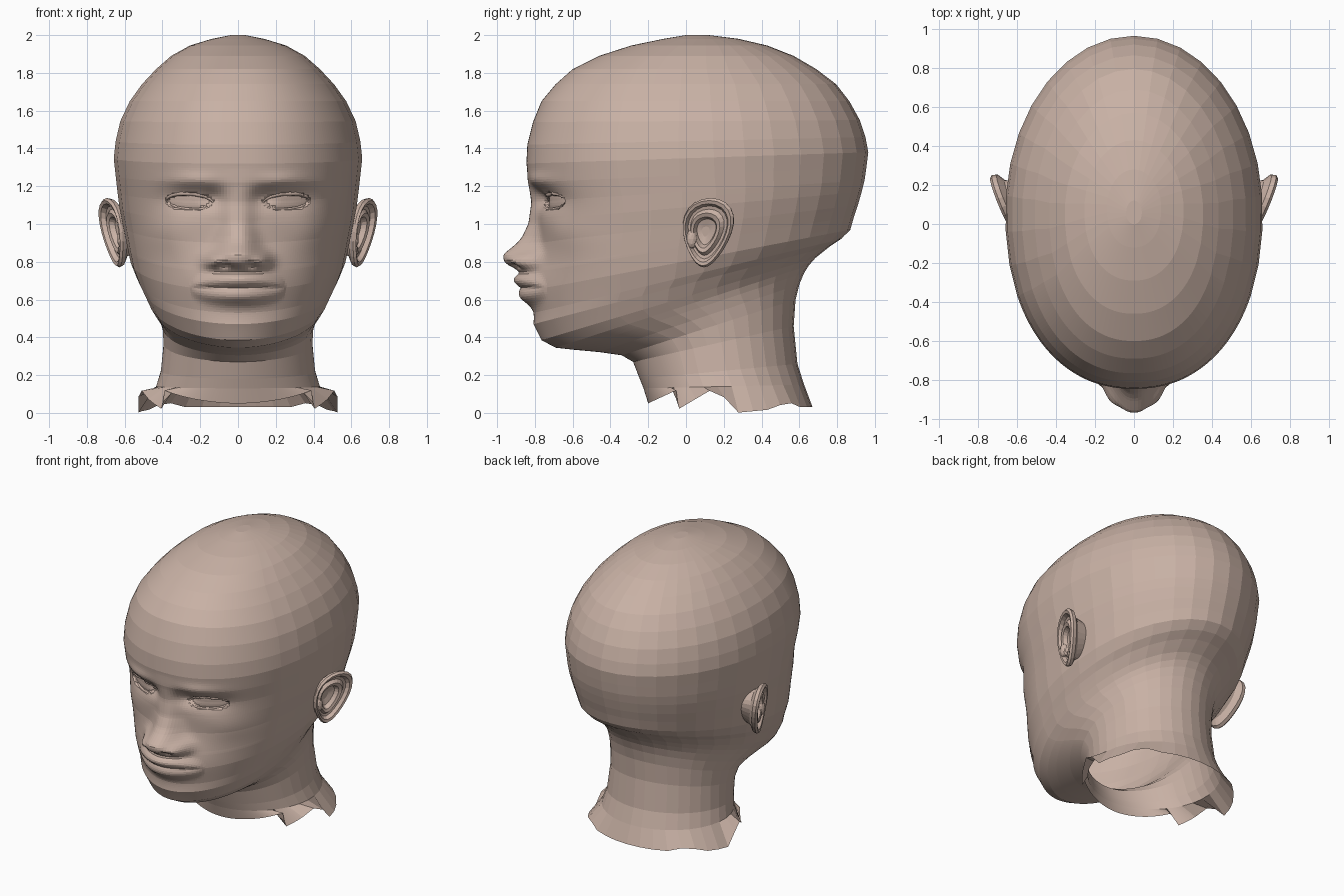
import bpy, bmesh, math
from math import sin, cos, exp, radians, sqrt
from mathutils import Vector, Matrix
from mathutils.bvhtree import BVHTree

cube = bpy.data.objects.get("Cube")
if cube:
    bpy.data.objects.remove(cube, do_unlink=True)

skin = bpy.data.materials.new("skin")
skin.use_nodes = True
skin.diffuse_color = (0.58, 0.44, 0.375, 1)
skin.node_tree.nodes["Principled BSDF"].inputs["Base Color"].default_value = skin.diffuse_color


def add_object(name, data):
    obj = bpy.data.objects.new(name, data)
    data.materials.append(skin)
    bpy.context.collection.objects.link(obj)
    return obj


def bell(value, centre, spread):
    return exp(-((value - centre) / spread) ** 2)


def lerp(table, t):
    """Piecewise linear lookup in (position, value) pairs."""
    if t <= table[0][0]:
        return table[0][1]
    for (t0, a), (t1, b) in zip(table, table[1:]):
        if t <= t1:
            return a + (b - a) * (t - t0) / (t1 - t0)
    return table[-1][1]


# Cross-sections, neck to crown: front z, front y, back z, back y, half width
SECTIONS = [
    (.05, -.20, .03, .67, .53), (.13, -.225, .15, .625, .435),
    (.18, -.245, .26, .59, .41), (.27, -.28, .46, .57, .395),
    (.305, -.34, .6, .58, .4), (.322, -.46, .68, .6, .415),
    (.335, -.6, .74, .625, .435), (.345, -.69, .78, .65, .45),
    (.385, -.765, .82, .685, .475), (.47, -.805, .88, .76, .51),
    (.53, -.795, .92, .82, .535), (.65, -.8, .97, .87, .57),
    (.77, -.785, 1.04, .89, .59), (.9, -.775, 1.1, .91, .61),
    (1.02, -.785, 1.17, .93, .63), (1.12, -.8, 1.23, .945, .64),
    (1.22, -.83, 1.3, .955, .65), (1.32, -.845, 1.38, .965, .66),
    (1.42, -.84, 1.46, .95, .65), (1.54, -.81, 1.55, .92, .625),
    (1.65, -.765, 1.65, .865, .575), (1.74, -.69, 1.74, .795, .51),
    (1.82, -.6, 1.82, .69, .435), (1.89, -.46, 1.89, .57, .355),
    (1.945, -.29, 1.945, .43, .255), (1.98, -.12, 1.98, .28, .14),
    (2, 0, 2, .12, .04)]

# Ragged lower edge of the neck: (y, z)
NECK_EDGE = [(-.2, .05), (-.18, .06), (-.05, .12), (-.04, .02), (.13, .12), (.14, .075),
             (.25, .09), (.26, 0), (.47, .02), (.53, .065), (.6, .03)]

NOSE_HEIGHT = [(.74, 0), (.756, .04), (.772, .085), (.79, .135), (.815, .162), (.84, .172),
               (.865, .15), (.89, .125), (.93, .09), (1, .052), (1.1, .025), (1.2, .008), (1.3, 0)]
NOSE_WIDTH = [(.78, .13), (.84, .12), (.9, .1), (1, .08), (1.15, .075)]
EYE = Vector((.255, 0, 1.12))
EYE_W, EYE_H = .122, .042


def face_relief(x, z):
    """Forward displacement that models the nose, mouth, eyes and cheeks."""
    x = abs(x)
    # nose bridge, wings and nostrils
    d = lerp(NOSE_HEIGHT, z) * exp(-(x / lerp(NOSE_WIDTH, z)) ** 2.6)
    d += .06 * bell(x, .13, .05) * bell(z, .805, .04)
    d -= .03 * bell(x, .07, .03) * bell(z, .78, .014)
    # muzzle and lips, thinning toward the corners
    d += .07 * bell(x, 0, .2) * bell(z, .69, .12)
    env = sqrt(max(0, 1 - (x / .25) ** 2))
    full = env * (1 + env) / 2
    d += .05 * full * bell(z, .66 + .05 * env, .014 + .03 * env)
    d += .035 * full * bell(z, .655 - .042 * env, .014 + .026 * env)
    d -= .012 * env * bell(z, .662, .011)
    # brows, cheekbones and sockets
    d += .018 * bell(x, .24, .13) * bell(z, 1.23, .04)
    d += .02 * bell(x, .4, .12) * bell(z, .95, .1)
    d -= .04 * bell(x, EYE.x, .14) * bell(z, 1.13, .07)
    d -= .03 * bell(x, .13, .06) * bell(z, 1.14, .05)
    # eye opening with a gently bulging eye surface
    e = ((x - EYE.x) / EYE_W) ** 2 + ((z - EYE.z) / EYE_H) ** 2
    if e < 1:
        d -= .02 - .018 * (1 - e)
    return d


# Column angles from the front: fine on the face, coarse behind
half = [64 * i / 48 for i in range(49)] + [64 + 116 * j / 11 for j in range(1, 12)]
angles = half + [-a for a in reversed(half[1:-1])]

# Subdivide the sections finely over the face only
rows = []
for low, high in zip(SECTIONS, SECTIONS[1:]):
    steps = max(1, round((high[0] - low[0]) / .0125)) if .38 < low[0] < 1.3 else 1
    for k in range(steps):
        rows.append([a + (b - a) * k / steps for a, b in zip(low, high)])
rows.append(SECTIONS[-1])

# Head and neck
bm = bmesh.new()
grid = []
for r, (zf, yf, zb, yb, w) in enumerate(rows):
    ring = []
    mid, depth = (yf + yb) / 2, (yb - yf) / 2
    # the jaw is more pointed than the forehead
    front_power = lerp([(.34, 1.04), (.75, .91)], zf)
    for deg in angles:
        s, c = sin(radians(deg)), cos(radians(deg))
        power = front_power if c > 0 else 1
        x = math.copysign(abs(s) ** power, s) * w
        y = mid - math.copysign(abs(c) ** power, c) * depth
        z = zf + (zb - zf) * (y - yf) / (yb - yf)
        if r == 0:
            z = lerp(NECK_EDGE, y)
        if c > .4 and .38 < zf < 1.4:
            y -= face_relief(x, z)
        ring.append(bm.verts.new((x, y, z)))
    grid.append(ring)
count = len(angles)
for lower, upper in zip(grid, grid[1:]):
    for i in range(count):
        j = (i + 1) % count
        bm.faces.new((lower[i], lower[j], upper[j], upper[i]))
bm.faces.new(grid[-1])
bmesh.ops.recalc_face_normals(bm, faces=bm.faces)
surface = BVHTree.FromBMesh(bm)
mesh = bpy.data.meshes.new("head")
bm.to_mesh(mesh)
bm.free()
add_object("head", mesh)


# Eyelids: tubes laid on the face around each eye opening
def eyelid(name, side, start, thickness):
    curve = bpy.data.curves.new(name, "CURVE")
    curve.dimensions = "3D"
    curve.bevel_depth = thickness
    curve.bevel_resolution = 1
    line = curve.splines.new("POLY")
    line.points.add(16)
    for k, point in enumerate(line.points):
        a = radians(start + 180 * k / 16)
        x = side * (EYE.x + EYE_W * cos(a))
        z = EYE.z + EYE_H * sin(a) + .008 * cos(a)
        hit = surface.ray_cast(Vector((x, -2, z)), Vector((0, 1, 0)))[0]
        point.co = (x, hit.y + .004, z, 1)
        point.radius = .45 + .55 * abs(sin(a))
    add_object(name, curve)


for side, label in ((1, "left"), (-1, "right")):
    eyelid(label + "_upper_eyelid", side, 0, .013)
    eyelid(label + "_lower_eyelid", side, 180, .008)

# Ears: nested outlines from the root over the rim into the hollow
EAR_RINGS = [(.55, -.12), (.75, -.04), (.98, -.015), (1.02, .008), (.96, .022), (.86, .018),
             (.78, -.005), (.68, -.008), (.58, .01), (.46, .003), (.38, -.025), (.15, -.035)]
centre = Vector((.655, .115, .955))
along = Vector((.36, .93, 0)).normalized()
up = Vector((.18, .1, 1))
out = along.cross(up).normalized()
bm = bmesh.new()
loops = []
for scale, height in EAR_RINGS:
    loop = []
    for k in range(24):
        a = radians(15 * k)
        u = scale * .135 * cos(a) * (1 + .32 * sin(a)) - .03 * (1 - scale)
        v = scale * .18 * sin(a)
        loop.append(bm.verts.new(centre + along * u + up * v + out * height))
    loops.append(loop)
for lower, upper in zip(loops, loops[1:]):
    for k in range(24):
        j = (k + 1) % 24
        bm.faces.new((lower[k], lower[j], upper[j], upper[k]))
bm.faces.new(loops[-1])
# small flap in front of the ear canal
bmesh.ops.create_icosphere(bm, subdivisions=2, radius=1,
                           matrix=Matrix.Translation((.615, .03, .92)) @ Matrix.Diagonal((.025, .03, .05, 1)))
bmesh.ops.recalc_face_normals(bm, faces=bm.faces)
mesh = bpy.data.meshes.new("ears")
bm.to_mesh(mesh)
bm.free()
ears = add_object("ears", mesh)
ears.modifiers.new("mirror", "MIRROR").use_mirror_merge = False
